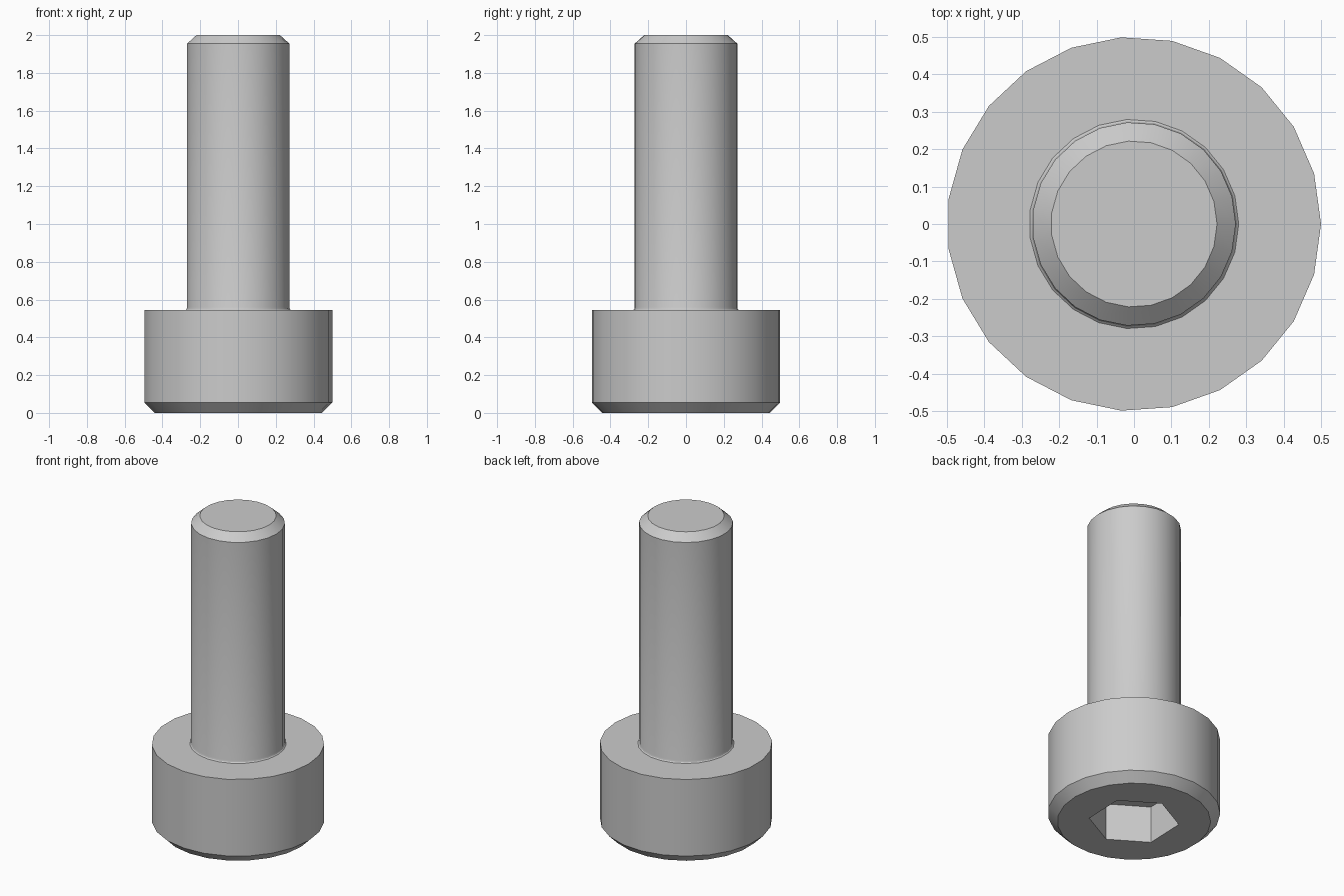
import bpy
import bmesh
from math import cos, sin, tau, radians

if "Cube" in bpy.data.objects:
    bpy.data.objects.remove(bpy.data.objects["Cube"], do_unlink=True)

SIDES = 23

steel = bpy.data.materials.new("plain steel grey")
steel.use_nodes = True
colour = (0.6, 0.6, 0.6, 1)
steel.diffuse_color = colour
steel.node_tree.nodes["Principled BSDF"].inputs["Base Color"].default_value = colour


def ring(bm, radius, z, sides, turn=0):
    angles = [turn + tau * i / sides for i in range(sides)]
    return [bm.verts.new((radius * cos(a), radius * sin(a), z)) for a in angles]


def lathe(bm, profile, sides, turn=0):
    """Skin rings along a (radius, z) profile; return the first and last ring."""
    rings = [ring(bm, r, z, sides, turn) for r, z in profile]
    for low, high in zip(rings, rings[1:]):
        for i in range(sides):
            j = (i + 1) % sides
            bm.faces.new((low[i], low[j], high[j], high[i]))
    return rings[0], rings[-1]


def loop_edges(bm, verts):
    return [bm.edges.get((a, b)) for a, b in zip(verts, verts[1:] + verts[:1])]


def finish(bm, name):
    mesh = bpy.data.meshes.new(name)
    bm.to_mesh(mesh)
    bm.free()
    mesh.materials.append(steel)
    obj = bpy.data.objects.new(name, mesh)
    bpy.context.collection.objects.link(obj)
    bpy.ops.object.select_all(action="DESELECT")
    obj.select_set(True)
    bpy.context.view_layer.objects.active = obj
    bpy.ops.object.shade_smooth_by_angle(angle=radians(25))
    return obj


# Head: chamfered cylinder with a hexagonal drive recess in its underside
bm = bmesh.new()
rim, _ = lathe(bm, [(0.445, 0), (0.5, 0.055), (0.5, 0.545), (0.28, 0.545)], SIDES)
floor, mouth = lathe(bm, [(0.15, 0.236), (0.262, 0.236), (0.262, 0)], 6, radians(28))

# Conical drill point at the bottom of the recess
tip = bm.verts.new((0, 0, 0.32))
for a, b in zip(floor, floor[1:] + floor[:1]):
    bm.faces.new((tip, a, b)).normal_update()

# Flat underside between the rim and the hexagonal mouth
fill = bmesh.ops.triangle_fill(
    bm, use_beauty=True, use_dissolve=False,
    edges=loop_edges(bm, rim) + loop_edges(bm, mouth))
for item in fill["geom"]:
    if isinstance(item, bmesh.types.BMFace):
        item.normal_update()
        if item.normal.z > 0:
            item.normal_flip()

# Wind the drill point to face out of the recess
for face in tip.link_faces:
    face.normal_update()
    if face.normal.z > 0:
        face.normal_flip()
finish(bm, "socket_head")

# Shank: small fillet at the head, plain cylinder, chamfered end
bm = bmesh.new()
_, end = lathe(bm, [(0.28, 0.545), (0.275, 0.55), (0.272, 0.56),
                    (0.272, 1.955), (0.222, 2)], SIDES)
bm.faces.new(end)
finish(bm, "shank")
